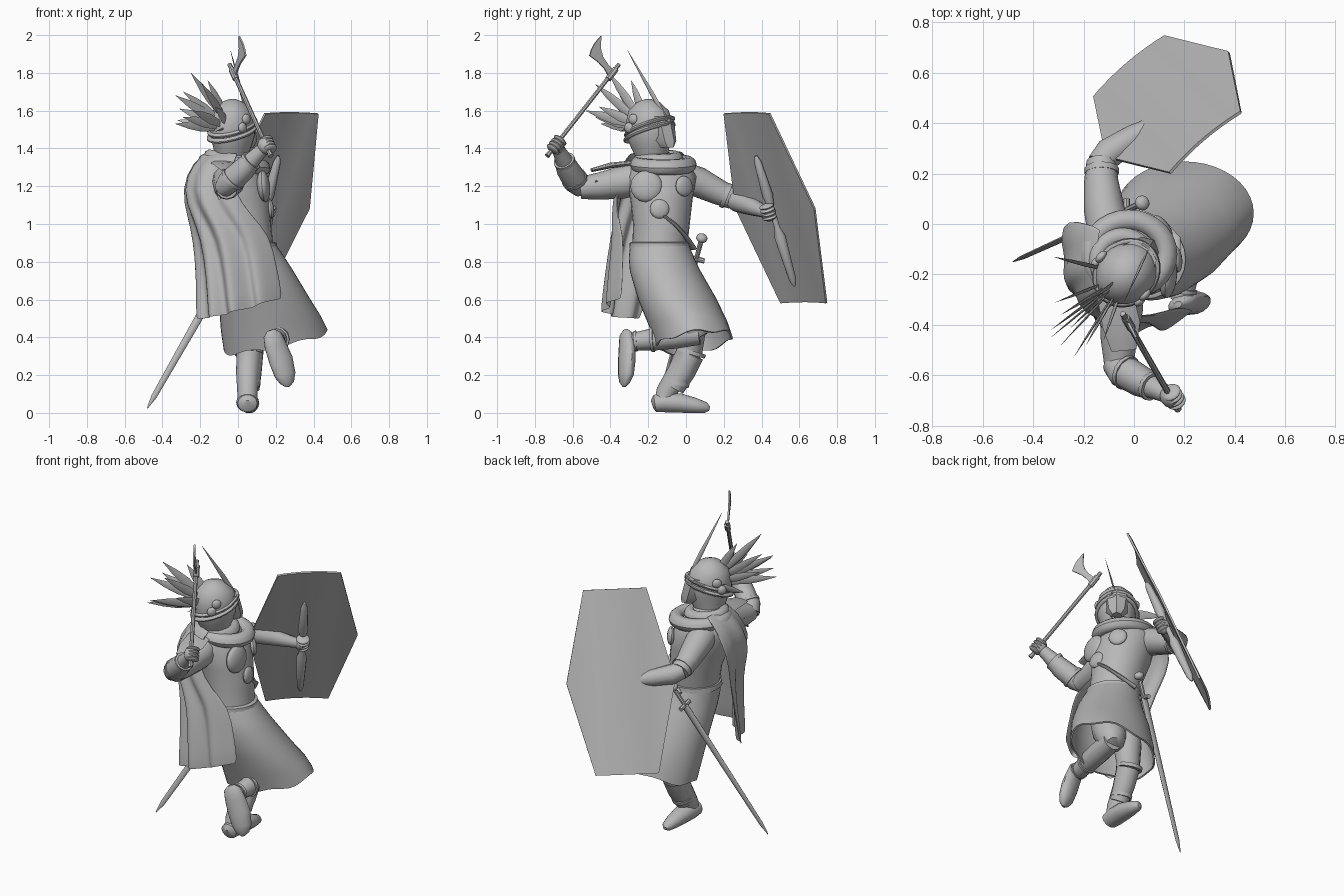
import bpy, bmesh, math
from mathutils import Vector as V

GREY = bpy.data.materials.new("plain_grey")
GREY.diffuse_color = (0.48, 0.48, 0.48, 1)


def finish(name, bm, thick=0):
    bmesh.ops.recalc_face_normals(bm, faces=bm.faces)
    me = bpy.data.meshes.new(name)
    bm.to_mesh(me)
    bm.free()
    me.materials.append(GREY)
    ob = bpy.data.objects.new(name, me)
    bpy.context.collection.objects.link(ob)
    if thick:
        m = ob.modifiers.new("thickness", 'SOLIDIFY')
        m.thickness, m.offset = thick, 0
    return ob


def skin(name, rings, thick=0, caps=True, closed=True):
    """Join rows of points into a surface."""
    bm = bmesh.new()
    rows = [[bm.verts.new(p) for p in r] for r in rings]
    n = len(rows[0])
    for a, b in zip(rows, rows[1:]):
        for i in range(n if closed else n - 1):
            j = (i + 1) % n
            bm.faces.new((a[i], a[j], b[j], b[i]))
    if caps:
        bm.faces.new(rows[0])
        bm.faces.new(rows[-1])
    return finish(name, bm, thick)


def tube(name, pts, sides=12, flat=1, ref=(0, 0, 1)):
    """Sweep along (x, y, z, radius) points; flat squashes the second axis."""
    P = [V(p[:3]) for p in pts]
    rings = []
    for i, p in enumerate(P):
        t = (P[min(i + 1, len(P) - 1)] - P[max(i - 1, 0)]).normalized()
        a = t.cross(V(ref)).normalized()
        b = a.cross(t) * flat
        rings.append([p + pts[i][3] * (a * math.cos(k) + b * math.sin(k))
                      for k in (2 * math.pi * j / sides for j in range(sides))])
    return skin(name, rings)


def loft(name, rings, rot=0, sides=24, **kw):
    """Stack ellipses (x, y, z, rx, ry, slope_x, slope_y)."""
    out = []
    c, s = math.cos(rot), math.sin(rot)
    for r in rings:
        x, y, z, rx, ry, sx, sy = (list(r) + [0, 0])[:7]
        row = []
        for j in range(sides):
            k = 2 * math.pi * j / sides
            u, v = rx * math.cos(k), ry * math.sin(k)
            dx, dy = u * c - v * s, u * s + v * c
            row.append(V((x + dx, y + dy, z + sx * dx + sy * dy)))
        out.append(row)
    return skin(name, out, **kw)


def ball(name, loc, r, normal=(0, 0, 1), flat=1):
    bm = bmesh.new()
    bmesh.ops.create_uvsphere(bm, u_segments=16, v_segments=10, radius=r)
    q = V(normal).to_track_quat('Z', 'Y')
    for v in bm.verts:
        v.co = V(loc) + q @ V((v.co.x, v.co.y, v.co.z * flat))
    return finish(name, bm)


def fist(name, loc, axis):
    # palm with four fingers stacked along the grip
    ball(name + "_palm", loc, 0.042, axis, 1.15)
    d = V(axis).normalized()
    for i in range(4):
        ball(f"{name}_finger_{i}", V(loc) + d * (i - 1.5) * 0.021 + V((0.012, 0, 0.004)), 0.04, d, 0.35)


def torus(name, c, rx, ry, r, sx=0, sy=0, rot=0):
    loft(name, [(c[0], c[1], c[2] + r * math.sin(k), rx + r * math.cos(k), ry + r * math.cos(k), sx, sy)
                for k in (2 * math.pi * i / 10 for i in range(11))], rot, 28, caps=False)


# torso, belt and scarf
loft("torso", [(.04, -.14, .86, .15, .145), (.02, -.13, 1.0, .155, .15), (-.01, -.13, 1.13, .178, .165),
               (-.04, -.13, 1.25, .175, .185), (-.06, -.14, 1.32, .14, .16), (-.05, -.17, 1.38, .08, .08)])
loft("belt", [(.04, -.14, .865, .15, .145), (.04, -.14, .87, .168, .16), (.04, -.14, .90, .165, .158),
              (.04, -.14, .905, .15, .145)])
torus("scarf", (-.02, -.12, 1.315), .15, .135, .042, -.1, .0)
torus("scarf_upper_fold", (-.045, -.145, 1.348), .10, .095, .035, -.12, 0)

# chest discs, brooch and strap
for i, (y, z, x, r, ny) in enumerate([(-.21, 1.2, .135, .085, -.1), (-.01, 1.2, .115, .055, .8), (-.14, 1.08, .17, .052, .1)]):
    ball(f"chest_disc_{i}", (x, y, z), r, (1, ny, 0.1), .4)
ball("brooch", (.15, -.13, 1.295), .028, (1, 0, .3), .5)
tube("strap", [(.165, -.14, 1.06, .02), (.165, -.06, 1.0, .02), (.11, .0, .93, .02), (.02, .04, .87, .02)], 8, .5)

# skirt with wavy hem
skirt = loft("skirt", [(.04, -.14, .89, .155, .15), (.065, -.13, .82, .178, .168), (.09, -.11, .75, .198, .182),
                       (.14, -.045, .6, .238, .203), (.175, .012, .47, .26, .203, .15, .05),
                       (.2, .043, .375, .27, .2, .2, .14)], sides=40, thick=.01, caps=False)
for v in skirt.data.vertices[-40:]:
    v.co.z += .01 * math.sin(v.index * .95)

# cape: each row is an arc from left edge round the back to right edge
rows = [((-.13, -.02), (-.18, -.25), (.0, -.29), 1.385, 1.375), ((-.23, .02), (-.28, -.31), (-.03, -.34), 1.33, 1.31),
        ((-.285, .0), (-.35, -.38), (-.03, -.37), 1.18, 1.18), ((-.255, -.06), (-.27, -.45), (.07, -.37), 1.04, 1.04),
        ((-.225, -.11), (-.2, -.5), (.165, -.34), .92, .94), ((-.205, -.17), (-.15, -.53), (.195, -.35), .72, .77),
        ((-.205, -.22), (-.12, -.55), (.225, -.36), .49, .6)]
grid = []
for k, (l, m, r, zl, zr) in enumerate(rows):
    row = []
    for i in range(41):
        t = i / 40
        p = V(l) * (1 - t) ** 2 + V(m) * 2 * t * (1 - t) + V(r) * t * t
        p += V((-.6, -.8)) * .0045 * k * math.sin(t * math.pi * 7 + k * .2)
        row.append(V((p.x, p.y, zl + (zr - zl) * t * t)))
    grid.append(row)
cape = skin("cape", grid, .01, False, False)
sub = cape.modifiers.new("soften", 'SUBSURF')
sub.levels = sub.render_levels = 1

# head, face mask, head band and ear discs
A = math.radians(49)
F, S = V((.656, .755, 0)), V((.755, -.656, 0))
HC = V((-.03, -.19, 0))
loft("helmet", [(-.04, -.18, 1.34, .08, .08), (-.03, -.19, 1.41, .11, .095), (-.03, -.195, 1.47, .13, .112),
                (-.03, -.195, 1.54, .13, .115), (-.03, -.197, 1.6, .112, .1), (-.03, -.2, 1.645, .063, .058),
                (-.03, -.2, 1.662, .015, .015)], A)
M = [HC + F * d for d in (.085, .085, .06)]
loft("face_mask", [(M[0].x, M[0].y, 1.405, .08, .035), (M[1].x, M[1].y, 1.44, .083, .065),
                   (M[2].x, M[2].y, 1.57, .075, .085)], A, 8)
torus("head_band", (-.03, -.193, 1.485), .134, .116, .012, .2, .28, A)
torus("head_band_upper", (-.03, -.193, 1.515), .132, .114, .011, .2, .3, A)
for side in (-1, 1):
    for z, f in ((1.555, -.02), (1.51, -.05)):
        ball("ear_disc", HC + S * side * .115 + F * f + V((0, 0, z)), .028, S, .6)

# feather crest and long plumes
for i, tip in enumerate([(-.25, -.41, 1.80), (-.16, -.29, 1.76), (-.33, -.42, 1.68), (-.31, -.31, 1.61),
                         (-.33, -.45, 1.53), (-.24, -.53, 1.60), (-.19, -.48, 1.74), (-.12, -.46, 1.62),
                         (-.29, -.36, 1.70), (-.29, -.48, 1.565), (-.32, -.13, 1.55)]):
    T = V(tip)
    B = V((-.03, -.2, 1.5)).lerp(T, .18)
    tube(f"feather_{i}", [(*B.lerp(T, t), r) for t, r in ((0, .012), (.45, .027), (.7, .02), (1, .001))], 6, .2, S)
tube("plume_front", [(.06, -.09, 1.53, .01), (.02, -.18, 1.69, .014), (-.04, -.31, 1.92, .001)], 6, .3, S)
tube("plume_side", [(.08, -.1, 1.555, .008), (0, -.24, 1.53, .014), (-.12, -.35, 1.49, .001)], 6, .5, S)

# weapon arm
tube("right_upper_arm", [(-.06, -.22, 1.25, .088), (-.05, -.34, 1.22, .086), (-.06, -.46, 1.2, .072), (-.06, -.56, 1.19, .058)])
tube("right_forearm", [(-.08, -.55, 1.185, .05), (-.05, -.585, 1.22, .062), (.02, -.62, 1.28, .057), (.1, -.66, 1.365, .04),
                       (.13, -.675, 1.395, .035)])
tube("right_bracer", [(-.03, -.59, 1.235, .066), (.03, -.625, 1.29, .062), (.07, -.645, 1.333, .053)], 10)
for i, p in enumerate([(-.035, -.587, 1.23, .07), (.06, -.64, 1.325, .058)]):
    tube(f"bracer_band_{i}", [p, (p[0] + .012, p[1] - .006, p[2] + .012, p[3])])
tube("shoulder_flap", [(-.08, -.26, 1.325, .07), (-.05, -.4, 1.31, .075), (-.04, -.5, 1.285, .05)], 8, .2)
tube("elbow_fringe", [(-.06, -.44, 1.23, .08), (-.08, -.48, 1.17, .055), (-.1, -.49, 1.13, .005)], 6, .4)
fist("right_hand", (.145, -.685, 1.415), (-.33, .58, .75))

# shield arm
tube("left_upper_arm", [(-.1, -.03, 1.25, .085), (-.12, .07, 1.22, .08), (-.13, .17, 1.17, .068), (-.13, .25, 1.135, .058)])
tube("left_forearm", [(-.14, .235, 1.14, .05), (-.1, .28, 1.12, .06), (0, .345, 1.095, .05), (.1, .4, 1.07, .034),
                      (.14, .425, 1.06, .03)])
tube("left_sleeve_cuff", [(-.128, .2, 1.155, .068), (-.128, .222, 1.146, .068)])
fist("left_hand", (.145, .435, 1.06), (-.2, .21, -.69))

# shield: slightly bowed six-sided board
U, W, N = V((.76, .65, 0)), V((-.15, .15, -.5)), V((-.6, .7, .39))
C = V((.133, .473, 1.083))
board = []
for s in (-.32, -.25, -.185, -.14, -.09, -.045, 0, .045, .09, .14, .185, .25, .32):
    h = min(1, (.32 - abs(s)) / .135) + .002
    bow = N * .016 * max(0, 1 - (s / .185) ** 2)
    board.append([C + U * s + W * h * k / 4 + bow for k in range(-4, 5)])
skin("shield", board, .012, False, False)
G0, G1 = V((.215, .37, 1.36)), V((.04, .575, .67))
tube("shield_grip", [(*G0.lerp(G1, t), r) for t, r in ((0, .008), (.05, .02), (.3, .03), (.4, .016), (.55, .016),
                                                       (.62, .031), (.95, .02), (1, .006))], 10)

# axe
tube("axe_shaft", [(.175, -.735, 1.36, .015), (.165, -.72, 1.38, .012), (-.045, -.355, 1.845, .012)], 8)
D, O, P = V((-.33, .58, .75)), V((.345, -.66, .67)), V((-.02, -.395, 1.79))
bm = bmesh.new()
bm.faces.new([bm.verts.new(P + D * u + O * v) for u, v in
              ((-.02, 0), (-.005, .05), (-.003, .1), (-.012, .165), (.02, .178), (.06, .185), (.112, .182), (.06, .14),
               (.036, .1), (.026, .05), (.025, 0))])
finish("axe_blade", bm, .01)
tube("axe_socket", [(*(P - D * .03), .018), (*(P + D * .04), .018)], 8)

# sword at the hip
H, T = V((-.03, .055, .815)), V((-.48, -.15, .025))
tube("scabbard", [(*H.lerp(T, t), r) for t, r in ((0, .024), (.5, .02), (.92, .015), (1, .003))], 8, .5, (0, 1, 0))
E = (H - T).normalized()
tube("sword_grip", [(*H, .012), (*(H + E * .1), .014)], 8)
ball("sword_pommel", H + E * .13, .03, E, .8)
g = E.cross(V((1, 0, 0))).normalized() * .045
tube("sword_guard", [(*(H - g), .014), (*(H + g), .014)], 8, 1, (1, 0, 0))

# standing leg
tube("standing_leg", [(.05, -.12, .04, .05), (.05, -.105, .11, .054), (.052, -.04, .21, .062), (.06, .02, .33, .068),
                      (.075, .03, .46, .085), (.07, -.09, .76, .11)], ref=(1, 0, 0))
tube("standing_boot", [(.05, -.18, .045, .025), (.05, -.165, .05, .052), (.05, -.11, .056, .06), (.055, -.03, .052, .058),
                       (.06, .05, .038, .046), (.062, .105, .028, .032), (.062, .125, .022, .012)], 14, .9)
tube("standing_greave", [(.06, -.065, .13, .056), (.062, -.015, .22, .066), (.066, .025, .31, .07)], 10, 1, (1, 0, 0))
for i, (y, z, r) in enumerate([(-.05, .15, .062), (.022, .31, .076)]):
    loft(f"standing_cuff_{i}", [(.058, y, z, r, r, 0, -.3), (.058, y + .008, z + .02, r, r, 0, -.3)])
# raised leg
tube("raised_thigh", [(.09, -.14, .76, .11), (.17, -.02, .55, .105), (.22, .06, .43, .08), (.225, .08, .4, .04)], ref=(1, 0, 0))
tube("raised_shin", [(.225, .07, .42, .06), (.215, -.06, .405, .065), (.205, -.17, .39, .06), (.195, -.25, .38, .05),
                     (.19, -.3, .375, .045)])
tube("raised_boot", [(.172, -.32, .438, .02), (.18, -.318, .415, .05), (.197, -.313, .36, .062), (.227, -.313, .28, .068),
                     (.25, -.318, .2, .06), (.26, -.325, .16, .04), (.264, -.327, .138, .012)], 14, .62, (-.45, 1, 0))
for i, (a, b) in enumerate([((.206, -.17, .39, .068), (.204, -.185, .389, .068)), ((.195, -.26, .38, .056), (.194, -.275, .379, .054))]):
    tube(f"raised_boot_cuff_{i}", [a, b])

# apply modifiers, then smooth shading with crisp edges
bpy.ops.object.select_all(action='SELECT')
bpy.context.view_layer.objects.active = bpy.context.selected_objects[0]
bpy.ops.object.convert(target='MESH')
bpy.ops.object.shade_smooth_by_angle(angle=math.radians(40))
